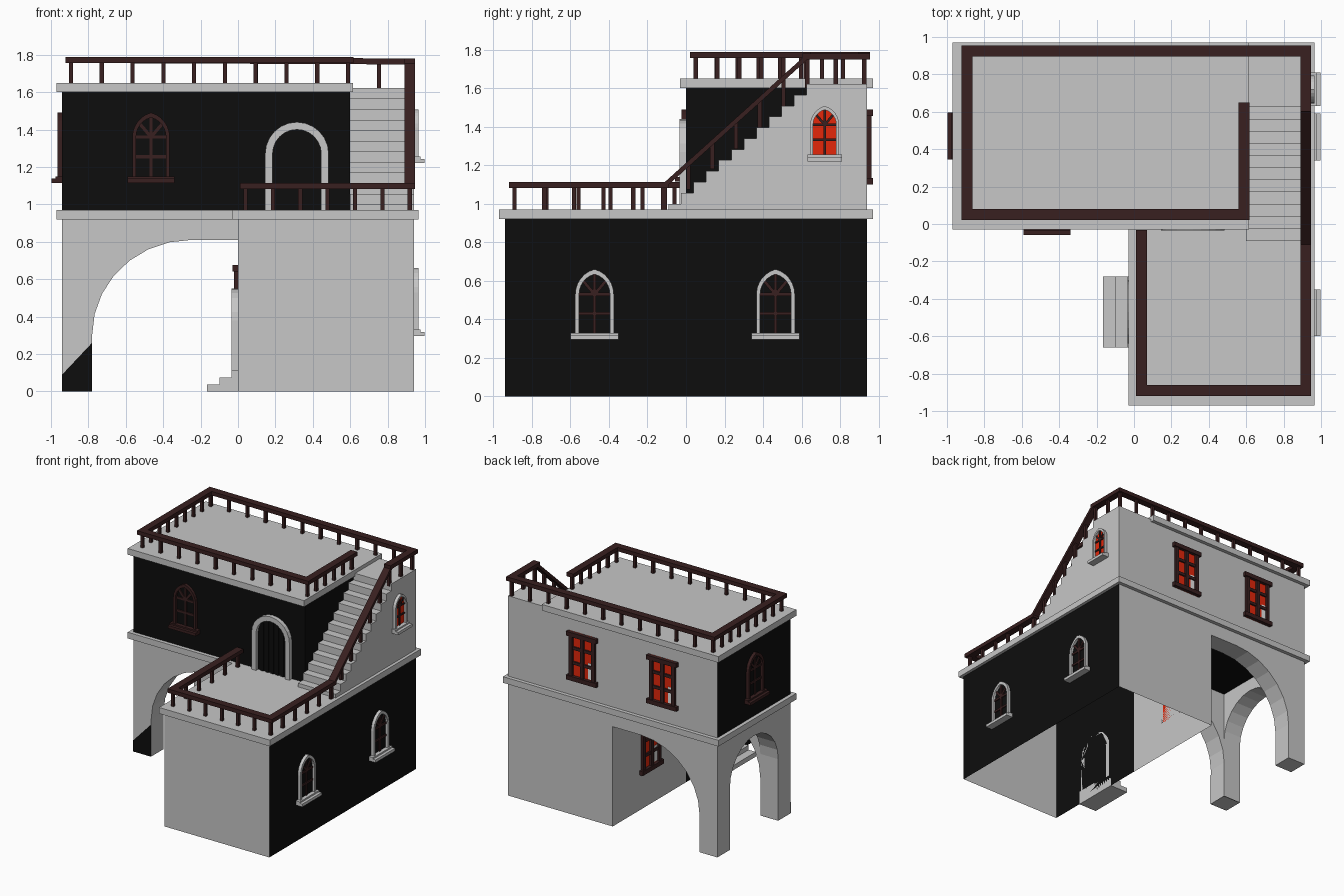
import bpy, bmesh, math
from mathutils import Vector as V

cube = bpy.data.objects.get("Cube")
if cube:
    bpy.data.objects.remove(cube)


def material(name, rgb):
    m = bpy.data.materials.new(name)
    m.use_nodes = True
    m.diffuse_color = (*rgb, 1)
    b = m.node_tree.nodes["Principled BSDF"]
    b.inputs["Base Color"].default_value = (*rgb, 1)
    b.inputs["Roughness"].default_value = 0.9
    return m


PLASTER = material("pale plaster", (0.57, 0.57, 0.57))
BLACK = material("black wall", (0.004, 0.004, 0.004))
WOOD = material("dark wood", (0.04, 0.014, 0.014))
RED = material("red glass", (0.78, 0.02, 0.003))
WHITE = material("white glass", (0.9, 0.9, 0.9))


def finish(name, bm, mats):
    me = bpy.data.meshes.new(name)
    bm.to_mesh(me)
    bm.free()
    for m in mats:
        me.materials.append(m)
    ob = bpy.data.objects.new(name, me)
    bpy.context.collection.objects.link(ob)
    return ob


def make(name, mat, prisms):
    """One object from a list of (outline, extrusion vector) prisms."""
    bm = bmesh.new()
    for loop, vec in prisms:
        a = [bm.verts.new(p) for p in loop]
        b = [bm.verts.new(V(p) + V(vec)) for p in loop]
        bm.faces.new(a)
        bm.faces.new(b[::-1])
        for i in range(len(a)):
            j = (i + 1) % len(a)
            bm.faces.new((a[j], a[i], b[i], b[j]))
    bmesh.ops.recalc_face_normals(bm, faces=bm.faces[:])
    return finish(name, bm, [mat])


def slab(plan, z0, z1):
    return [(x, y, z0) for x, y in plan], (0, 0, z1 - z0)


def rect(u0, u1, z0, z1):
    return [(u0, z0), (u1, z0), (u1, z1), (u0, z1)]


# Walls are (normal axis, position, outward sign); outlines on them are (u, z)
def on(wall, pts, d0, d1):
    axis, pos, sign = wall
    k = pos + sign * d0
    if axis == "x":
        return [(k, u, z) for u, z in pts], (sign * (d1 - d0), 0, 0)
    return [(u, k, z) for u, z in pts], (0, sign * (d1 - d0), 0)


FRONT, BACK = ("y", 0, -1), ("y", 0.94, 1)
RIGHT, LEFT, INNER = ("x", 0.94, 1), ("x", -0.94, -1), ("x", 0, -1)


def arch(c, w, spring, k=0.0, n=6):
    """Arch curve from right to left; k > 0 makes it pointed."""
    end = math.acos(k / (1 + k))
    half = [(w * ((1 + k) * math.cos(end * i / n) - k),
             w * (1 + k) * math.sin(end * i / n)) for i in range(n + 1)]
    return [(c + x, spring + z) for x, z in half] + \
           [(c - x, spring + z) for x, z in half[-2::-1]]


def opening(c, w, z0, spring, k):
    return [(c + w, z0)] + arch(c, w, spring, k) + [(c - w, z0)]


def bar(p, q, t):
    d = (V(q) - V(p)).normalized() * t / 2
    s = V((-d.y, d.x))
    return [tuple(V(p) + s), tuple(V(q) + s), tuple(V(q) - s), tuple(V(p) - s)]


# Box shell with per-face colours
def shell(name, lo, hi, is_black, open_bottom=False, split_y=None):
    bm = bmesh.new()
    bmesh.ops.create_cube(bm, size=1)
    for v in bm.verts:
        v.co = [lo[i] if v.co[i] < 0 else hi[i] for i in range(3)]
    if open_bottom:
        bmesh.ops.delete(bm, geom=[f for f in bm.faces if f.normal.z < -0.5],
                         context="FACES")
    if split_y is not None:
        bmesh.ops.bisect_plane(bm, geom=bm.verts[:] + bm.edges[:] + bm.faces[:],
                               plane_co=(0, split_y, 0), plane_no=(0, 1, 0))
    bm.normal_update()
    for f in bm.faces:
        f.material_index = int(is_black(f.normal, f.calc_center_median()))
    return finish(name, bm, [PLASTER, BLACK])


shell("lower_block", (0, -0.94, 0), (0.94, 0.94, 0.93),
      lambda n, c: n.x > 0.5 or (n.x < -0.5 and c.y < 0), True, 0)
shell("upper_block", (-0.94, 0, 0.96), (0.6, 0.94, 1.61),
      lambda n, c: abs(n.x) > 0.5 or n.y < -0.5)

# Floor slabs
make("terrace_slab", PLASTER, [slab(
    [(-0.97, -0.03), (-0.03, -0.03), (-0.03, -0.97), (0.965, -0.97),
     (0.965, 0.97), (-0.97, 0.97)], 0.92, 0.97)])
make("roof_slab", PLASTER, [slab(
    [(-0.97, -0.03), (0.615, -0.03), (0.615, 0.97), (-0.97, 0.97)], 1.6, 1.65)])

# Arcade: half arches front and back, full arch at the side
curve = [(-0.25 - 0.53 * math.cos(a), 0.3 + 0.51 * math.sin(a))
         for a in [math.pi / 2 * i / 7 for i in range(8)]]
half_arch = [(-0.94, 0), (-0.78, 0)] + curve + [(0, 0.81), (0, 0.92), (-0.94, 0.92)]
make("front_arch", PLASTER, [on(FRONT, half_arch, 0, -0.16)])
make("back_arch", PLASTER, [on(BACK, half_arch, 0, -0.16)])
make("side_arch", PLASTER, [on(
    LEFT, arch(0.47, 0.31, 0.5) + [(0.16, 0.92), (0.78, 0.92)], 0, -0.16)])
make("arcade_ceiling", BLACK, [slab(
    [(-0.78, 0.16), (0, 0.16), (0, 0.78), (-0.78, 0.78)], 0.913, 0.919)])
make("pier_stain", BLACK, [
    on(FRONT, [(-0.94, 0), (-0.78, 0), (-0.78, 0.26), (-0.94, 0.09)], 0, 0.003),
    slab([(-0.94, 0), (-0.78, 0), (-0.78, 0.16), (-0.94, 0.16)], 0, 0.003)])

# Outside staircase with landing
steps = [(-0.09, 0.96)]
for i in range(12):
    y, z = -0.09 + 0.065 * i, 1.0 + 0.0565 * i
    steps += [(y, z), (y + 0.065 if i < 11 else 0.94, z)]
steps.append((0.94, 0.96))
make("staircase", PLASTER, [on(RIGHT, steps, 0, -0.34)])


# Arched window with fan mullions and sill
def arched_window(name, wall, c, z0, w, rise, trim, pane, sill=0.125):
    t, k, spring = w * 0.2, 0.35, z0 + rise
    wi = w - t
    outer, inner = opening(c, w, z0, spring, k), opening(c, wi, z0, spring, k)
    make(name + "_frame", trim, [on(wall, outer + inner[::-1], 0, 0.024)])
    make(name + "_pane", pane, [on(wall, inner, 0, 0.004)])
    top = spring + wi * math.sqrt(1 + 2 * k)
    lines = [((c, z0), (c, top)), ((c - wi, spring), (c + wi, spring)),
             ((c - wi, z0 + rise / 2), (c + wi, z0 + rise / 2))]
    lines += [((c, spring), (c + s * wi * 0.72, spring + wi * 0.85)) for s in (-1, 1)]
    make(name + "_mullions", WOOD,
         [on(wall, bar(p, q, w * 0.17), 0, 0.012) for p, q in lines])
    make(name + "_sill", trim, [
        on(wall, rect(c - sill, c + sill, z0 - 0.035, z0 - 0.012), 0, 0.058),
        on(wall, rect(c - sill, c + sill, z0 - 0.012, z0), 0, 0.035)])


arched_window("front_window", FRONT, -0.465, 1.15, 0.1, 0.21, WOOD, BLACK)
arched_window("left_window", LEFT, 0.47, 1.15, 0.1, 0.21, WOOD, BLACK)
for label, y in (("front", -0.475), ("rear", 0.465)):
    arched_window("right_window_" + label, RIGHT, y, 0.33, 0.1, 0.2, PLASTER, BLACK)
arched_window("stair_window", RIGHT, 0.72, 1.255, 0.075, 0.155, PLASTER, RED, 0.09)


# Rectangular red windows with wooden bars
def square_window(name, wall, c, z0, pale_side):
    z1, w = z0 + 0.39, 0.11
    make(name + "_pane", RED, [on(wall, rect(c - w, c + w, z0, z1), 0, 0.004)])
    u0, u1 = sorted((c + pale_side * 0.045, c + pale_side * 0.085))
    make(name + "_pale_pane", WHITE,
         [on(wall, rect(u0, u1, z0 + 0.04, z0 + 0.17), 0, 0.006)])
    parts = [on(wall, rect(c - 0.135, c + 0.135, z, z + 0.035), 0, 0.03)
             for z in (z0, z1 - 0.035)]
    parts += [on(wall, rect(u - 0.015, u + 0.015, z0, z1), 0, 0.022)
              for u in (c - w + 0.01, c, c + w - 0.01)]
    parts += [on(wall, rect(c - w, c + w, z - 0.012, z + 0.012), 0, 0.016)
              for z in (z0 + 0.14, z0 + 0.26)]
    make(name + "_bars", WOOD, parts)


square_window("back_window_left", BACK, 0.265, 1.1, -1)
square_window("back_window_right", BACK, -0.455, 1.1, -1)
square_window("arcade_window", INNER, 0.46, 0.285, -1)


# Round-arched plank doors
def door(name, wall, c, z0, spring):
    outer, inner = opening(c, 0.17, z0, spring, 0), opening(c, 0.13, z0, spring, 0)
    make(name + "_frame", PLASTER, [on(wall, outer + inner[::-1], 0, 0.034)])
    make(name + "_leaf", BLACK, [on(wall, inner, 0, 0.006)])
    planks = []
    for i in range(-2, 3):
        u = 0.045 * i
        top = spring + math.sqrt(0.13 ** 2 - u * u) - 0.005
        planks.append(on(wall, rect(c + u - 0.012, c + u + 0.012, z0, top), 0, 0.014))
    make(name + "_planks", BLACK, planks)


door("upper_door", FRONT, 0.315, 0.97, 1.27)
door("lower_door", INNER, -0.47, 0.1, 0.38)
make("door_steps", PLASTER, [
    on(INNER, rect(-0.66, -0.28, 0, 0.112 - 0.037 * i), 0, 0.035 + 0.065 * i)
    for i in range(3)])


# Railings: flat beam with thin posts below
def railing(name, a, b, floor_a, floor_b, posts, reach=0.029):
    a, b = V(a), V(b)
    flat = V((b.x - a.x, b.y - a.y, 0)).normalized()
    side, up = V((-flat.y, flat.x, 0)) * 0.029, V((0, 0, 0.016))
    p, q = a - flat * reach, b + flat * reach
    parts = [([p - side - up, p + side - up, p + side + up, p - side + up], q - p)]
    for i in range(posts + 1):
        f = i / posts
        c, r = a.lerp(b, f), 0.011
        z = floor_a + (floor_b - floor_a) * f
        plan = [(c.x - r, c.y - r), (c.x + r, c.y - r), (c.x + r, c.y + r), (c.x - r, c.y + r)]
        parts.append(slab(plan, z, c.z))
    make(name, WOOD, parts)


T, L, E = 1.772, 1.097, 0.918
railing("roof_rail_front", (-0.893, 0.05, T), (0.588, 0.05, T), 1.65, 1.65, 9)
railing("roof_rail_left", (-0.893, 0.05, T), (-0.893, 0.925, T), 1.65, 1.65, 8)
railing("roof_rail_back", (-0.893, 0.925, T), (E, 0.925, T - 0.008), 1.65, 1.62, 11)
railing("roof_rail_right", (0.588, 0.05, T), (0.588, 0.62, T), 1.65, 1.65, 5)
railing("landing_rail", (E, 0.63, T - 0.008), (E, 0.925, T - 0.008), 1.62, 1.62, 2)
railing("stair_rail", (E, -0.11, L), (E, 0.63, T - 0.008), 0.97, 1.6, 6, 0)
railing("terrace_rail_right", (E, -0.89, L), (E, -0.12, L), 0.97, 0.97, 5)
railing("terrace_rail_front", (0.04, -0.89, L), (E, -0.89, L), 0.97, 0.97, 6)
railing("terrace_rail_left", (0.04, -0.89, L), (0.04, -0.06, L), 0.97, 0.97, 5)
